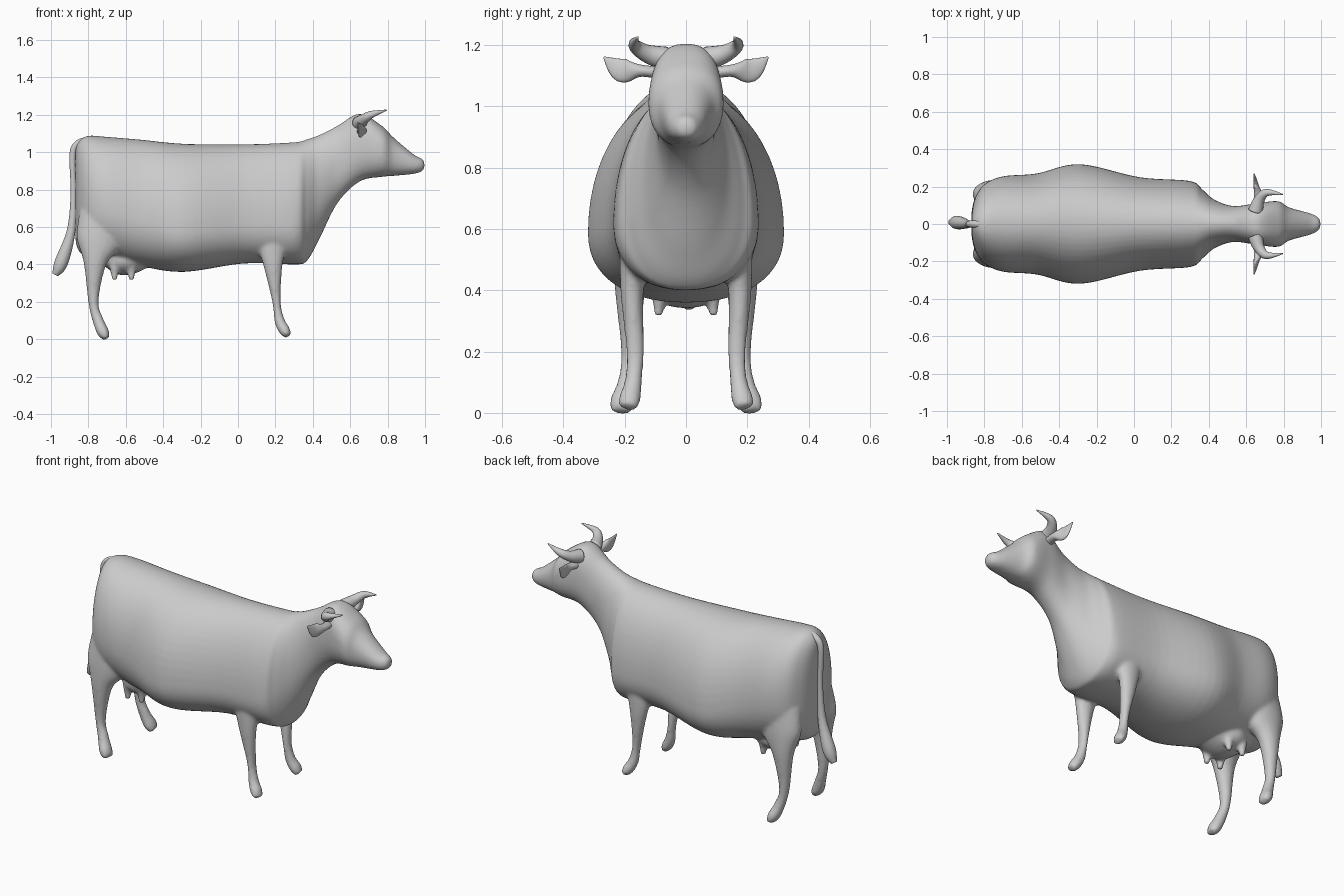
import bpy, bmesh
from math import cos, sin, pi, copysign
from mathutils import Vector


def smooth_rows(rows, steps):
    """Catmull-Rom interpolation of rows of numbers."""
    out = []
    for i in range(len(rows) - 1):
        p0, p1, p2, p3 = (rows[max(i - 1, 0)], rows[i], rows[i + 1],
                          rows[min(i + 2, len(rows) - 1)])
        for k in range(steps):
            t = k / steps
            out.append([0.5 * (2 * b + (c - a) * t + (2 * a - 5 * b + 4 * c - d) * t * t
                               + (3 * b - a - 3 * c + d) * t ** 3)
                        for a, b, c, d in zip(p0, p1, p2, p3)])
    out.append(list(rows[-1]))
    return out


def loft(bm, rings):
    vs = [[bm.verts.new(p) for p in r] for r in rings]
    n = len(vs[0])
    for a, b in zip(vs, vs[1:]):
        for i in range(n):
            bm.faces.new((a[i], a[(i + 1) % n], b[(i + 1) % n], b[i]))
    bm.faces.new(vs[0][::-1])
    bm.faces.new(vs[-1])


def tube(bm, rows, ref=(0, 1, 0), side=1, n=20, steps=6):
    """Rows are x, y, z, radius and optionally radius along ref; side=-1 mirrors y."""
    pts = smooth_rows(rows, steps)
    rings = []
    for i, row in enumerate(pts):
        a, b = row[3], row[-1]
        t = Vector(pts[min(i + 1, len(pts) - 1)][:3]) - Vector(pts[max(i - 1, 0)][:3])
        t.normalize()
        v = Vector(ref)
        v = (v - t * v.dot(t)).normalized()
        u = t.cross(v)
        ring = [Vector(row[:3]) + u * a * cos(2 * pi * k / n) + v * b * sin(2 * pi * k / n)
                for k in range(n)]
        rings.append([(p.x, p.y * side, p.z) for p in ring])
    loft(bm, rings)


def make(name, bm):
    bmesh.ops.recalc_face_normals(bm, faces=bm.faces)
    me = bpy.data.meshes.new(name)
    bm.to_mesh(me)
    bm.free()
    for p in me.polygons:
        p.use_smooth = True
    ob = bpy.data.objects.new(name, me)
    bpy.context.collection.objects.link(ob)
    return ob


def ramp(x, a, b):
    return min(max((x - a) / (b - a), 0), 1)


# Trunk, neck and head profile: x, bottom, top, half width
TRUNK = [
    (-0.868, 0.52, 1.02, 0.07), (-0.85, 0.47, 1.06, 0.14), (-0.80, 0.44, 1.088, 0.212),
    (-0.70, 0.43, 1.082, 0.255), (-0.52, 0.39, 1.067, 0.27), (-0.29, 0.36, 1.045, 0.32),
    (0.03, 0.405, 1.042, 0.25), (0.30, 0.40, 1.053, 0.23), (0.365, 0.415, 1.068, 0.185),
    (0.43, 0.525, 1.09, 0.13), (0.53, 0.725, 1.14, 0.096), (0.65, 0.843, 1.205, 0.11),
    (0.77, 0.868, 1.14, 0.122), (0.83, 0.873, 1.08, 0.088), (0.94, 0.884, 0.988, 0.058),
    (0.985, 0.898, 0.965, 0.036), (0.998, 0.92, 0.942, 0.012)]
body = bmesh.new()
rings = []
for x, lo, hi, w in smooth_rows(TRUNK, 6):
    # the widest level is low on the belly, higher on the rump and the neck
    mid = lo + (hi - lo) * (0.33 + 0.18 * ramp(x, 0.3, 0.5) + 0.13 * ramp(x, -0.35, -0.8))
    upper = 2.05 + 0.6 * (1 - ramp(abs(x - 0.68), 0, 0.18))
    ring = []
    for k in range(56):
        c, s = cos(2 * pi * k / 56), sin(2 * pi * k / 56)
        p, h = (upper, hi - mid) if s >= 0 else (2.25, mid - lo)
        ring.append((x, w * copysign(abs(c) ** (2 / p), c),
                     mid + h * copysign(abs(s) ** (2 / p), s)))
    rings.append(ring)
loft(body, rings)

# Legs, udder and teats, blended into the trunk
FRONT_LEG = [(0.18, 0.167, 0.58, 0.10, 0.05), (0.187, 0.176, 0.40, 0.053, 0.038),
             (0.206, 0.166, 0.20, 0.023, 0.029), (0.222, 0.172, 0.10, 0.028, 0.029),
             (0.25, 0.184, 0.045, 0.030, 0.036), (0.27, 0.19, 0.018, 0.018, 0.03)]
HIND_LEG = [(-0.72, 0.145, 0.66, 0.13, 0.08), (-0.745, 0.165, 0.52, 0.12, 0.07),
            (-0.765, 0.182, 0.40, 0.06, 0.05), (-0.773, 0.182, 0.20, 0.028, 0.030),
            (-0.748, 0.192, 0.10, 0.030, 0.031), (-0.72, 0.208, 0.035, 0.032, 0.041),
            (-0.70, 0.213, 0.005, 0.018, 0.034)]
for s in (1, -1):
    tube(body, FRONT_LEG, side=s)
    tube(body, HIND_LEG, side=s)
    for tx in (-0.66, -0.57):
        tube(body, [(tx, 0.085, 0.40, 0.03), (tx, 0.09, 0.316, 0.014)], side=s)
tube(body, [(-0.74, 0, 0.46, 0.03, 0.07), (-0.61, 0, 0.42, 0.08, 0.135),
            (-0.44, 0, 0.44, 0.03, 0.07)])
body_ob = make("body", body)
rm = body_ob.modifiers.new("blend", 'REMESH')
rm.mode = 'VOXEL'
rm.voxel_size = 0.01
rm.use_smooth_shade = True
sm = body_ob.modifiers.new("soften", 'SMOOTH')
sm.factor = 0.5
sm.iterations = 7

# Horns and ears
HORN = [(0.65, 0.07, 1.155, 0.04), (0.67, 0.13, 1.173, 0.029), (0.71, 0.168, 1.2, 0.02),
        (0.795, 0.158, 1.225, 0.003)]
EAR = [(0.66, 0.09, 1.11, 0.02, 0.025), (0.665, 0.15, 1.116, 0.02, 0.024),
       (0.652, 0.21, 1.118, 0.039, 0.013), (0.642, 0.268, 1.16, 0.003, 0.003)]
for s, label in ((1, "left"), (-1, "right")):
    bm = bmesh.new()
    tube(bm, HORN, ref=(0, 0, 1), side=s)
    make("horn_" + label, bm)
    bm = bmesh.new()
    tube(bm, EAR, ref=(1, 0, 0), side=s)
    make("ear_" + label, bm)

# Tail with tuft
bm = bmesh.new()
tube(bm, [(-0.80, 0, 1.06, 0.02), (-0.85, 0, 1.048, 0.02), (-0.884, 0, 0.99, 0.017),
          (-0.88, 0, 0.78, 0.015), (-0.892, 0, 0.58, 0.023), (-0.945, 0.008, 0.41, 0.036),
          (-0.978, 0.01, 0.345, 0.017)])
make("tail", bm)
